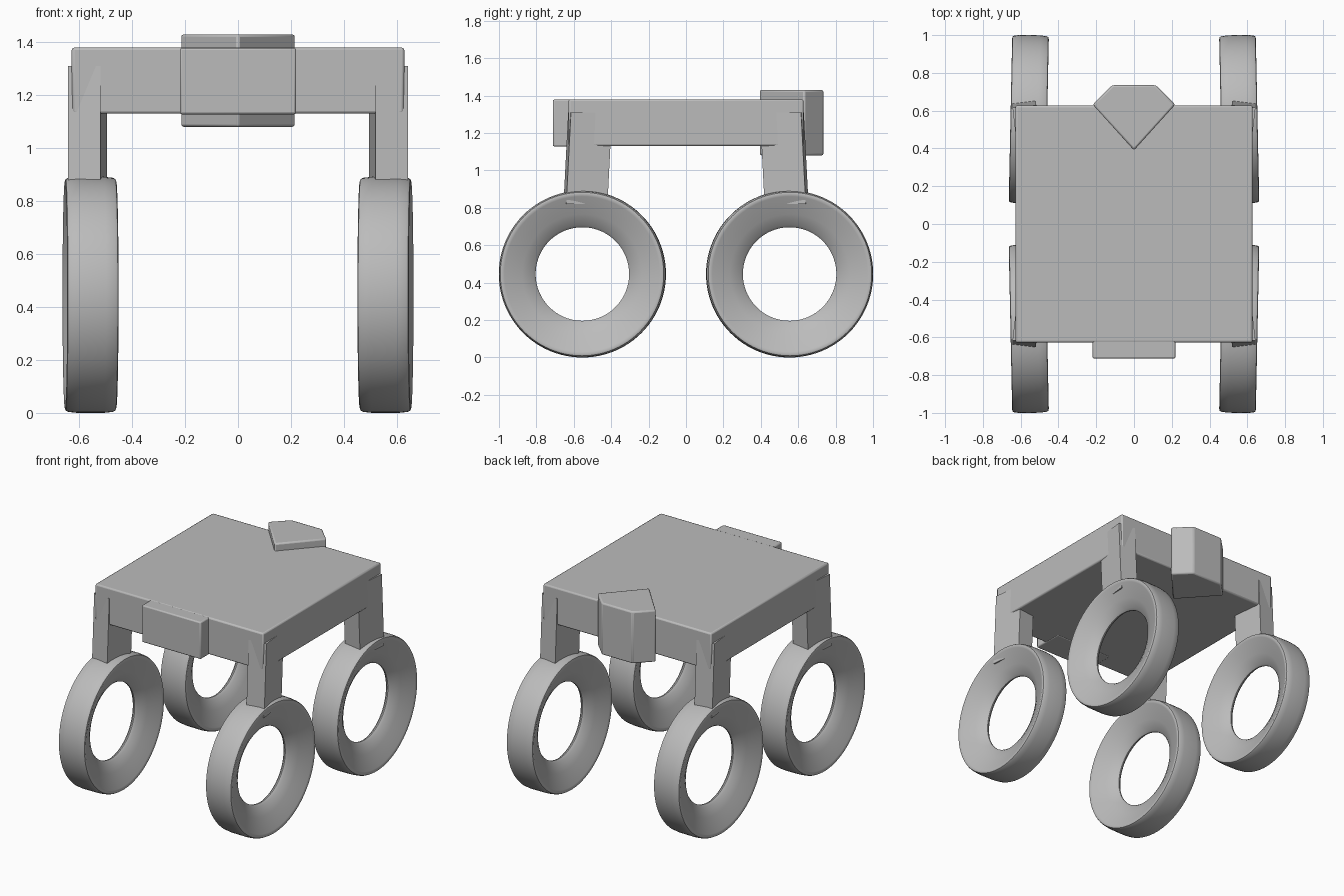
import bpy, math
from mathutils import Matrix

cube = bpy.data.objects.get("Cube")
if cube:
    bpy.data.objects.remove(cube, do_unlink=True)

GREY = (0.5, 0.5, 0.5, 1)
grey = bpy.data.materials.new("plain grey")
grey.use_nodes = True
grey.diffuse_color = GREY
grey.node_tree.nodes["Principled BSDF"].inputs["Base Color"].default_value = GREY


def add_mesh(name, verts, faces, bevel=0.0):
    mesh = bpy.data.meshes.new(name)
    mesh.from_pydata(verts, [], faces)
    mesh.materials.append(grey)
    obj = bpy.data.objects.new(name, mesh)
    bpy.context.collection.objects.link(obj)
    if bevel:
        mod = obj.modifiers.new("soft edges", "BEVEL")
        mod.width, mod.segments = bevel, 2
    bpy.ops.object.select_all(action="DESELECT")
    obj.select_set(True)
    bpy.context.view_layer.objects.active = obj
    bpy.ops.object.shade_smooth_by_angle(angle=math.radians(40))
    return obj


def prism(name, lower, upper, z0, z1, bevel=0.0):
    """Solid between two matching counter-clockwise outlines."""
    n = len(lower)
    verts = [(x, y, z0) for x, y in lower] + [(x, y, z1) for x, y in upper]
    faces = [tuple(reversed(range(n))), tuple(range(n, 2 * n))]
    faces += [(i, (i + 1) % n, (i + 1) % n + n, i + n) for i in range(n)]
    return add_mesh(name, verts, faces, bevel)


def rectangle(x, y0, y1):
    return [(-x, y0), (x, y0), (x, y1), (-x, y1)]


# Chassis slab, front plate and pointed rear block
slab = rectangle(0.628, -0.628, 0.628)
prism("chassis", slab, slab, 1.13, 1.38, 0.01)
plate = rectangle(0.22, -0.712, -0.5)
prism("front_plate", plate, plate, 1.128, 1.378, 0.008)
wedge = [(0, 0.39), (0.218, 0.632), (0.115, 0.735), (-0.115, 0.735), (-0.218, 0.632)]
prism("rear_block", wedge, wedge, 1.08, 1.43, 0.01)

# Wheel section: wide rounded rim, funnelling to a thin edge at the hole
half = [(0.25, 0.004), (0.262, 0.018), (0.32, 0.05), (0.38, 0.076), (0.415, 0.092),
        (0.428, 0.097), (0.437, 0.094), (0.442, 0.085), (0.446, 0.05)]
section = half + [(r, -w) for r, w in reversed(half)]
SEGMENTS = 96


def wheel(name, sx, sy):
    k = len(section)
    verts, faces = [], []
    for i in range(SEGMENTS):
        a = math.tau * i / SEGMENTS
        verts += [(w, r * math.cos(a), r * math.sin(a)) for r, w in section]
        j = (i + 1) % SEGMENTS
        faces += [(i * k + m, i * k + (m + 1) % k, j * k + (m + 1) % k, j * k + m)
                  for m in range(k)]
    obj = add_mesh(name, verts, faces)
    obj.data.flip_normals()
    toe = Matrix.Rotation(math.radians(1.2) * sx * sy, 4, "Z")
    obj.matrix_world = Matrix.Translation((sx * 0.557, sy * 0.554, 0.446)) @ toe


# Legs lean inwards a little and turn outwards, mirrored at each corner
foot = [(0.495, 0.435), (0.618, 0.42), (0.643, 0.64), (0.52, 0.655)]
LEAN = 0.025


def leg(name, sx, sy):
    order = foot if sx * sy > 0 else foot[::-1]
    lower = [(sx * x, sy * y) for x, y in order]
    upper = [(sx * x, sy * (y - LEAN)) for x, y in order]
    prism(name, lower, upper, 0.82, 1.31)


for side, sx in (("left", 1), ("right", -1)):
    for end, sy in (("front", -1), ("back", 1)):
        leg(f"{end}_{side}_leg", sx, sy)
        wheel(f"{end}_{side}_wheel", sx, sy)
